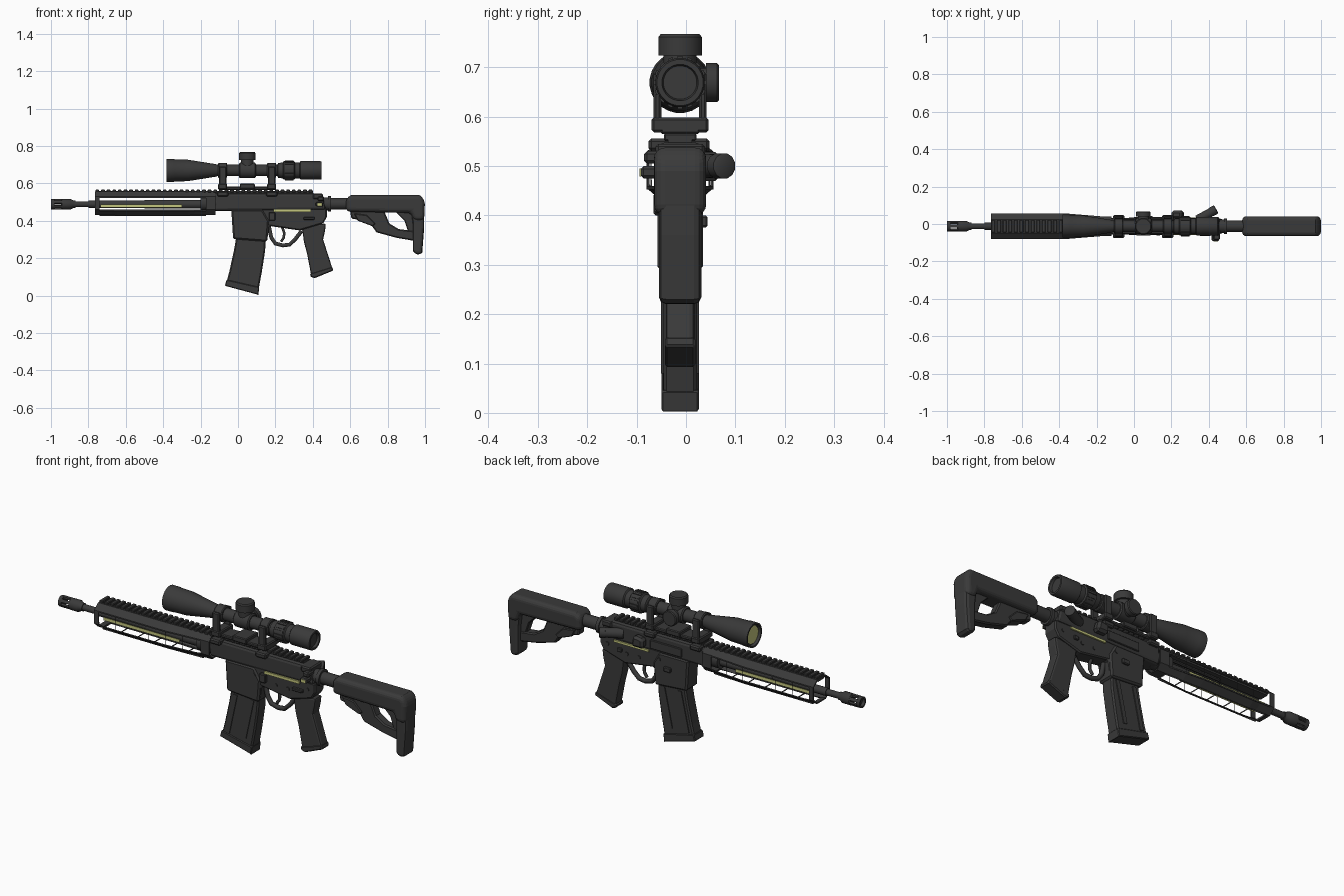
import bpy, bmesh, math
from mathutils import Vector, Matrix

if "Cube" in bpy.data.objects:
    bpy.data.objects.remove(bpy.data.objects["Cube"])

YC = -0.012   # centre plane of the model


def mat(name, rgb):
    m = bpy.data.materials.new(name)
    m.diffuse_color = (*rgb, 1)
    m.use_nodes = True
    m.node_tree.nodes["Principled BSDF"].inputs["Base Color"].default_value = m.diffuse_color
    return m


BLACK = mat("dark_grey", (0.042, 0.042, 0.042))
OLIVE = mat("olive_yellow", (0.56, 0.57, 0.21))


def finish(name, bm, m=BLACK, bevel=0, segs=1, smooth=True):
    bmesh.ops.recalc_face_normals(bm, faces=bm.faces[:])
    me = bpy.data.meshes.new(name)
    bm.to_mesh(me)
    bm.free()
    me.materials.append(m)
    ob = bpy.data.objects.new(name, me)
    bpy.context.collection.objects.link(ob)
    if bevel:
        b = ob.modifiers.new("bevel", "BEVEL")
        b.width, b.segments, b.limit_method = bevel, segs, 'ANGLE'
        b.angle_limit = math.radians(40)
    if smooth:
        bpy.ops.object.select_all(action='DESELECT')
        ob.select_set(True)
        bpy.context.view_layer.objects.active = ob
        bpy.ops.object.shade_smooth_by_angle(angle=math.radians(32))
    return ob


def prism(name, pts, half, y=YC, bevel=0.008, segs=1, m=BLACK):
    """Side profile (x, z) given a thickness across y."""
    bm = bmesh.new()
    f = bm.faces.new([bm.verts.new((x, y - half, z)) for x, z in pts])
    r = bmesh.ops.extrude_face_region(bm, geom=[f])
    bmesh.ops.translate(bm, vec=(0, 2 * half, 0),
                        verts=[v for v in r["geom"] if isinstance(v, bmesh.types.BMVert)])
    return finish(name, bm, m, bevel, segs, False)


def add_box(bm, x0, x1, y0, y1, z0, z1, rot=None):
    mx = Matrix.Translation(((x0 + x1) / 2, (y0 + y1) / 2, (z0 + z1) / 2)) @ \
        Matrix.Diagonal((x1 - x0, y1 - y0, z1 - z0, 1))
    bmesh.ops.create_cube(bm, size=1, matrix=(rot or Matrix()) @ mx)


def boxes(name, items, m=BLACK, bevel=0):
    bm = bmesh.new()
    for it in items:
        add_box(bm, *it)
    return finish(name, bm, m, bevel, 1, False)


def lathe(name, prof, origin, axis=(1, 0, 0), n=24, m=BLACK):
    """Profile of (distance along axis, radius), spun round the axis."""
    bm = bmesh.new()
    q = Vector((0, 0, 1)).rotation_difference(Vector(axis))
    rings = []
    for d, r in prof:
        rings.append([bm.verts.new(Vector(origin) + q @ Vector((
            r * math.cos(2 * math.pi * (i + .5) / n), r * math.sin(2 * math.pi * (i + .5) / n), d)))
            for i in range(n)])
    for a, b in zip(rings, rings[1:]):
        for i in range(n):
            bm.faces.new((a[i], a[(i + 1) % n], b[(i + 1) % n], b[i]))
    bm.faces.new(rings[0])
    bm.faces.new(rings[-1])
    return finish(name, bm, m)


def rod(name, pts, r, y=YC):
    """Round rod through (x, z) points."""
    cu = bpy.data.curves.new(name, 'CURVE')
    cu.dimensions, cu.bevel_depth, cu.bevel_resolution, cu.use_fill_caps = '3D', r, 1, True
    s = cu.splines.new('POLY')
    s.points.add(len(pts) - 1)
    for p, (x, z) in zip(s.points, pts):
        p.co = (x, y, z, 1)
    cu.materials.append(BLACK)
    bpy.context.collection.objects.link(bpy.data.objects.new(name, cu))


# Barrel and muzzle brake
BZ = 0.488
lathe("barrel", [(-.90, .016), (-.80, .016), (-.80, .02), (-.5, .02), (-.5, .024), (-.1, .024)],
      (0, YC, BZ), n=16)
lathe("muzzle_collar", [(-.945, .022), (-.94, .029), (-.895, .029), (-.88, .02), (-.87, .02)], (0, YC, BZ), n=16)
lathe("muzzle_ring", [(-.985, .019), (-1.0, .019), (-1.0, .028), (-.982, .028), (-.982, .019)], (0, YC, BZ), n=16)
bm = bmesh.new()
for i in range(6):
    rot = Matrix.Translation((0, YC, BZ)) @ Matrix.Rotation(i * math.pi / 3, 4, 'X')
    add_box(bm, -.985, -.935, -.008, .008, .018, .028, rot)
finish("muzzle_prongs", bm, smooth=False)
lathe("gas_tube", [(-.5, .008), (-.1, .008)], (0, YC, .532), n=8)

# Handguard: slotted eight-sided shell
xs = [-.765, -.74] + [-.74 + .095 * i for i in range(1, 7)] + [-.12]
ring = [(.036, .06), (.068, .034), (.068, -.036), (.036, -.064)]
ring += [(-a, b) for a, b in reversed(ring)]
bm = bmesh.new()
rows = []
for x in xs:
    k = 1 if x < -.36 else 1 - .24 * min(1, (x + .36) / .2)
    rows.append([bm.verts.new((x, YC + a * k, .495 + b)) for a, b in ring])
slots = []
for j in range(len(rows) - 1):
    for i in range(8):
        f = bm.faces.new((rows[j][i], rows[j][(i + 1) % 8], rows[j + 1][(i + 1) % 8], rows[j + 1][i]))
        if 0 < j < len(rows) - 2 and i in (1, 3, 5):
            slots.append(f)
bmesh.ops.inset_individual(bm, faces=slots, thickness=.012)
bmesh.ops.delete(bm, geom=slots, context='FACES')
hg = finish("handguard", bm, smooth=False)
so = hg.modifiers.new("wall", "SOLIDIFY")
so.thickness, so.offset = .007, -1
lathe("barrel_nut", [(-.2, .044), (-.1, .044)], (0, YC, .495), n=16)
boxes("inner_liner", [(-.735, -.30, YC + s * .034 - .002, YC + s * .034 + .002, .471, .487) for s in (-1, 1)], OLIVE)

# Top rail with teeth
boxes("top_rail", [(-.762, .40, YC - .024, YC + .024, .54, .558)])
boxes("rail_teeth", [(-.762 + .03 * i, -.742 + .03 * i, YC - .033, YC + .033, .551, .566)
                     for i in range(39)], bevel=.003)

# Receivers
prism("upper_receiver", [(-.125, .452), (-.125, .548), (.40, .548), (.455, .525), (.47, .458)], .044, bevel=.014, segs=2)
prism("lower_receiver", [(-.032, .47), (-.03, .40), (-.02, .305), (.155, .292), (.168, .372), (.33, .348),
                         (.455, .385), (.475, .42), (.475, .465)], .038, bevel=.006)
prism("magazine_well", [(-.036, .46), (-.026, .302), (.156, .288), (.165, .40), (.13, .46)], .046, bevel=.008)
boxes("olive_seam", [(.19, .39, YC - .0465, YC - .036, .446, .460),
                     (.19, .39, YC + .036, YC + .0455, .446, .457)], OLIVE)
boxes("ejection_door", [(.0, .18, YC + .04, YC + .05, .47, .515)], bevel=.003)
prism("shell_deflector", [(.2, .47), (.2, .52), (.255, .53), (.27, .47)], .022, y=.05, bevel=.012)
lathe("forward_assist", [(0, .026), (.085, .024), (.085, .026), (.112, .026), (.115, .02)],
      (.34, .022, .5), (.87, .5, 0), n=12)
boxes("charging_handle", [(.40, .455, YC - .05, YC + .05, .515, .545), (.425, .46, -.085, -.03, .505, .53)], bevel=.006)
boxes("selector_lever", [(.35, .41, -.064, -.045, .405, .42), (.345, .37, .02, .034, .402, .422)], bevel=.003)
boxes("bolt_catch", [(.165, .20, -.066, -.04, .40, .445), (.06, .10, .025, .044, .375, .40)], bevel=.004)
boxes("side_latch", [(.415, .455, -.092, -.05, .475, .50)], bevel=.006)
boxes("side_latch_mark", [(.425, .45, -.0945, -.0915, .479, .495)], OLIVE)
for i, (x, z) in enumerate([(.13, .425), (.43, .425), (.25, .40), (.32, .40)]):
    h = .05 if x < .16 else .042
    lathe(f"pin_{i}", [(-h, .010), (h, .010)], (x, YC, z), (0, 1, 0), n=10)

# Trigger and guard
rod("trigger_guard", [(.165, .37), (.178, .31), (.20, .278), (.24, .268), (.275, .272), (.305, .30), (.34, .345)], .012)
rod("trigger", [(.235, .37), (.247, .335), (.245, .31), (.23, .288)], .008)

# Grip
prism("grip", [(.325, .375), (.345, .345), (.352, .29), (.37, .22), (.392, .105), (.41, .098), (.507, .138),
               (.487, .20), (.455, .30), (.465, .345), (.47, .385)], .029, bevel=.012, segs=2)
prism("grip_base", [(.385, .118), (.388, .10), (.41, .093), (.51, .134), (.503, .155)], .031, bevel=.005)

# Magazine
prism("magazine", [(-.006, .33), (-.022, .24), (-.046, .13), (-.062, .07), (.108, .022), (.128, .13),
                   (.145, .24), (.15, .33)], .034, bevel=.007)
prism("magazine_base", [(-.061, .085), (-.07, .052), (.102, .006), (.108, .0), (.114, .045)], .038, bevel=.005)
for s in (-1, 1):
    for k, (a, b) in enumerate([(.0, .02), (.095, .115)]):
        prism(f"magazine_rib_{k}_{'left' if s < 0 else 'right'}",
              [(a + .01, .29), (a - .012, .19), (a - .035, .085), (b - .035, .08), (b - .012, .187), (b + .01, .287)],
              .003, y=YC + s * .0355, bevel=0)

# Buffer tube and stock
lathe("buffer_tube", [(.45, .036), (.48, .036), (.48, .042), (.497, .042), (.497, .031), (.62, .031)], (0, YC, .49), n=16)
prism("stock_body", [(.578, .448), (.578, .52), (.605, .537), (.97, .537), (.99, .525), (.999, .49), (.995, .40),
                     (.94, .40), (.925, .442)], .053, bevel=.03, segs=4)
prism("stock_butt", [(.925, .46), (.996, .47), (.995, .36), (.985, .23), (.975, .218), (.945, .222), (.935, .24),
                     (.935, .38)], .043, bevel=.016, segs=2)
prism("stock_strut", [(.60, .455), (.605, .412), (.70, .395), (.74, .338), (.85, .308), (.945, .292), (.945, .345),
                      (.86, .355), (.81, .385), (.78, .455)], .024, bevel=.006)
prism("stock_lever", [(.62, .44), (.64, .40), (.72, .37), (.735, .385), (.69, .43)], .03, bevel=.004)
prism("stock_inner_web", [(.83, .46), (.90, .46), (.95, .44), (.95, .33), (.91, .34), (.89, .40)], .02, bevel=.004)

# Scope
SZ = .669
lathe("scope_body", [(-.368, .05), (-.382, .054), (-.382, .062), (-.345, .062), (-.34, .06), (-.27, .058),
                     (-.12, .034), (-.11, .031), (.21, .031), (.215, .04), (.24, .043), (.245, .05), (.30, .05),
                     (.305, .043), (.33, .043), (.335, .05), (.44, .05), (.447, .047), (.447, .037), (.435, .034)],
      (0, YC, SZ))
lathe("objective_lens", [(-.372, .046), (-.366, .046)], (0, YC, SZ), m=OLIVE)
bm = bmesh.new()
for i in range(16):
    rot = Matrix.Translation((0, YC, SZ)) @ Matrix.Rotation(i * math.pi / 8, 4, 'X')
    add_box(bm, .25, .297, -.005, .005, .045, .0535, rot)
finish("zoom_ring_ribs", bm, smooth=False)
lathe("turret_housing", [(-.045, .036), (-.04, .042), (.04, .042), (.045, .036)], (.05, YC, SZ), n=16)
lathe("top_turret", [(0, .034), (.055, .034), (.055, .045), (.092, .045), (.098, .04)], (.05, YC, SZ), (0, 0, 1), n=16)
lathe("side_turret", [(0, .03), (.052, .03), (.052, .04), (.075, .04), (.079, .036)], (.05, YC, SZ), (0, 1, 0), n=16)

# Scope mount
for name, x in (("front", -.082), ("rear", .18)):
    lathe(f"{name}_scope_ring", [(-.024, .038), (-.02, .042), (.02, .042), (.024, .038)], (x, YC, SZ), n=12)
    parts = [(x - .024, x + .024, YC - .058, YC + .058, .568, .598)]
    for s in (-1, 1):
        a, b = sorted((YC + s * .038, YC + s * .054))
        parts += [(x - .02, x + .02, a, b, .59, .69)]
    boxes(f"{name}_mount", parts, bevel=.005)
boxes("mount_base", [(-.106, .204, YC - .04, YC + .04, .565, .582),
                     (.01, .09, YC - .05, YC + .05, .57, .598)], bevel=.004)
boxes("mount_clamps", [(x - .03, x + .03, YC - .064, YC + .06, .53, .556) for x in (-.082, .18)], bevel=.006)
